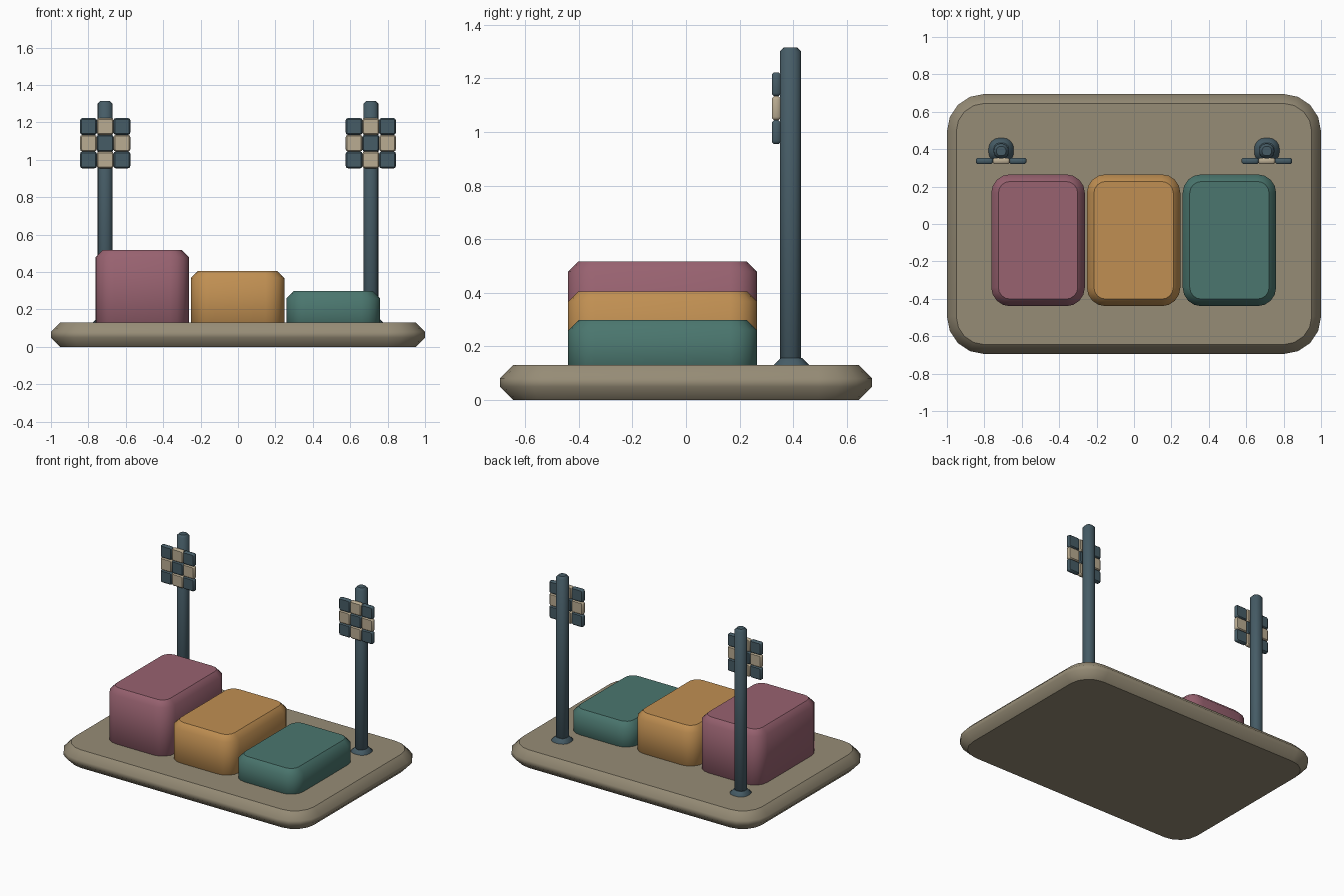
import bpy, bmesh, math

cube = bpy.data.objects.get("Cube")
if cube:
    bpy.data.objects.remove(cube, do_unlink=True)


def material(name, rgb):
    mat = bpy.data.materials.new(name)
    mat.use_nodes = True
    colour = (*rgb, 1)
    mat.diffuse_color = colour
    mat.node_tree.nodes["Principled BSDF"].inputs["Base Color"].default_value = colour
    return mat


STONE = material("warm stone", (0.305, 0.262, 0.181))
ROSE = material("dusty rose", (0.314, 0.122, 0.162))
OCHRE = material("ochre", (0.527, 0.275, 0.084))
TEAL = material("teal", (0.069, 0.181, 0.156))
SLATE = material("slate blue", (0.061, 0.107, 0.133))
CREAM = material("cream", (0.491, 0.413, 0.287))


def ring(bm, half_x, half_y, radius, z, segments):
    """Rounded rectangle of vertices at height z."""
    verts = []
    for corner, (sx, sy) in enumerate([(1, 1), (-1, 1), (-1, -1), (1, -1)]):
        for i in range(segments + 1):
            a = math.pi / 2 * (corner + i / segments)
            verts.append(bm.verts.new((sx * (half_x - radius) + radius * math.cos(a),
                                       sy * (half_y - radius) + radius * math.sin(a), z)))
    return verts


def soft_box(name, mat, size, centre, radius, chamfer, segments=4, upright=False):
    """Rounded-corner box with chamfered rims: smooth walls, flat caps."""
    hx, hy, hz = (s / 2 for s in size)
    bm = bmesh.new()
    rings = [ring(bm, hx - inset, hy - inset, radius - inset, z, segments)
             for inset, z in [(chamfer, -hz), (0, chamfer - hz),
                              (0, hz - chamfer), (chamfer, hz)]]
    for low, high in zip(rings, rings[1:]):
        for i in range(len(low)):
            j = (i + 1) % len(low)
            bm.faces.new((low[i], low[j], high[j], high[i])).smooth = True
    bm.faces.new(rings[0][::-1])
    bm.faces.new(rings[-1])
    mesh = bpy.data.meshes.new(name)
    bm.to_mesh(mesh)
    bm.free()
    mesh.materials.append(mat)
    obj = bpy.data.objects.new(name, mesh)
    obj.location = centre
    if upright:
        obj.rotation_euler.x = math.pi / 2
    bpy.context.collection.objects.link(obj)
    return obj


def standing(name, mat, width, depth, bottom, top, x, y, radius, chamfer):
    return soft_box(name, mat, (width, depth, top - bottom),
                    (x, y, (top + bottom) / 2), radius, chamfer)


# Base slab
standing("base", STONE, 2, 1.39, 0, 0.13, 0, 0, 0.2, 0.05)

# Three stepped blocks, sunk slightly into the base
for name, mat, x, top in [("tall_block", ROSE, -0.513, 0.517),
                          ("middle_block", OCHRE, -0.002, 0.406),
                          ("low_block", TEAL, 0.51, 0.298)]:
    standing(name, mat, 0.5, 0.705, 0.07, top, x, -0.087, 0.1, 0.038)

# Posts with foot collars and chequered panels
TILE = 0.0895
for side, x in [("right", -0.71), ("left", 0.71)]:
    standing(side + "_post", SLATE, 0.08, 0.08, 0.08, 1.315, x, 0.39, 0.036, 0.015)
    standing(side + "_post_collar", SLATE, 0.14, 0.14, 0.07, 0.157, x, 0.393, 0.06, 0.03)
    for row in range(3):
        for col in range(3):
            soft_box(f"{side}_panel_tile_{row}_{col}",
                     CREAM if (row + col) % 2 else SLATE,
                     (TILE, TILE, 0.032),
                     (x + (col - 1) * TILE, 0.337, 1.089 + (row - 1) * TILE),
                     0.012, 0.007, 2, upright=True)
